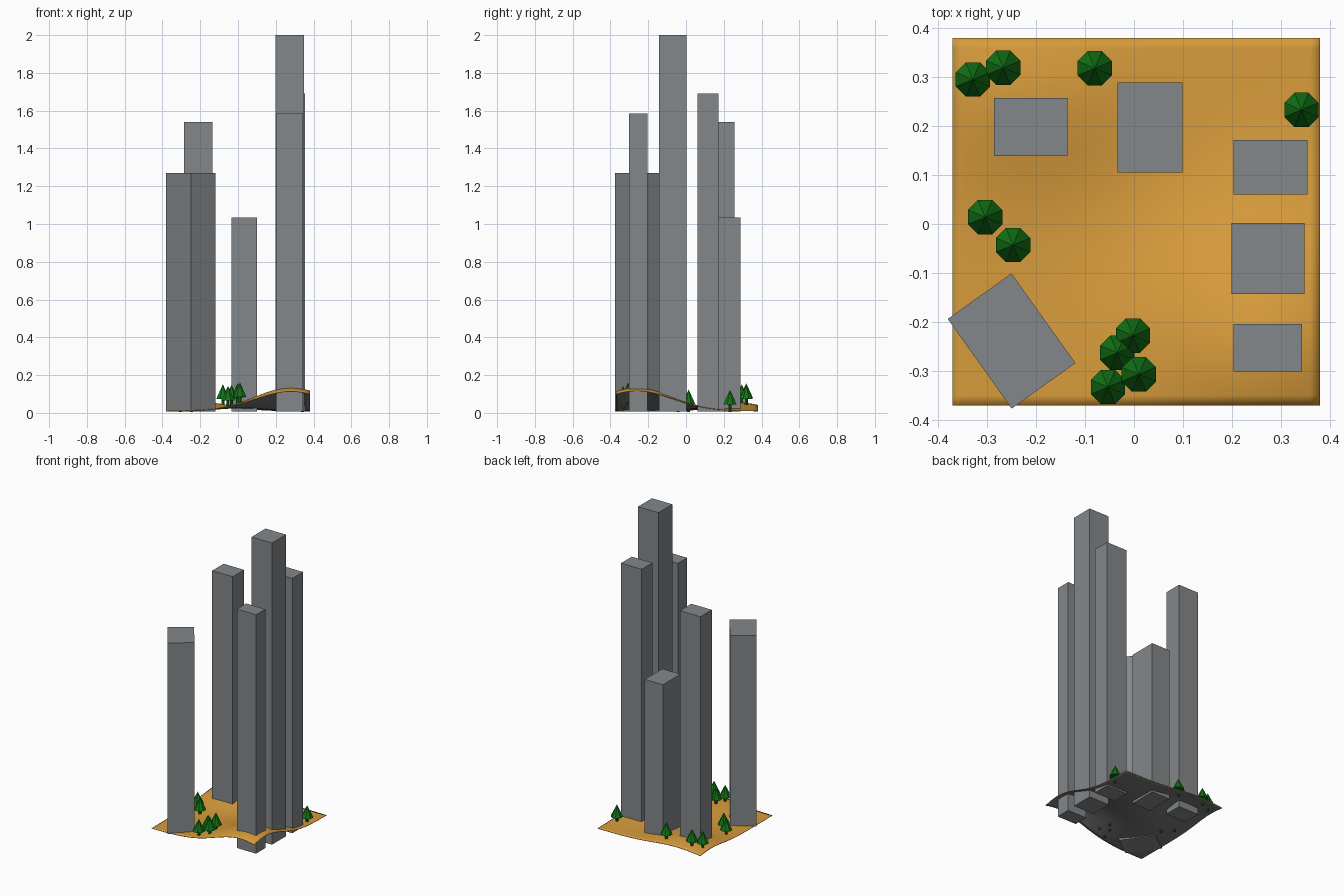
import bpy, bmesh, math
from math import exp
from mathutils import Matrix

if "Cube" in bpy.data.objects:
    bpy.data.objects.remove(bpy.data.objects["Cube"], do_unlink=True)


def material(name, rgb):
    m = bpy.data.materials.new(name)
    m.use_nodes = True
    m.diffuse_color = (*rgb, 1)
    m.node_tree.nodes["Principled BSDF"].inputs["Base Color"].default_value = (*rgb, 1)
    return m


ochre = material("ochre_ground", (0.68, 0.33, 0.045))
concrete = material("concrete_grey", (0.23, 0.245, 0.255))
underside = material("underside_grey", (0.19, 0.19, 0.195))
leaf = material("pine_green", (0.006, 0.17, 0.008))


def finish(name, bm, *mats):
    mesh = bpy.data.meshes.new(name)
    bm.to_mesh(mesh)
    bm.free()
    for m in mats:
        mesh.materials.append(m)
    obj = bpy.data.objects.new(name, mesh)
    bpy.context.collection.objects.link(obj)
    return obj


# Ground relief: a tall front mound and a low back ridge
def ground(x, y):
    mound = 0.123 * exp(-((x - 0.28) ** 2 + (y + 0.26) ** 2) / 0.072)
    ridge = 0.045 * exp(-(x + 0.2) ** 2 / 0.06 - (y - 0.27) ** 2 / 0.034)
    return 0.011 + mound + ridge


# Terrain sheet with a grey underside
bm = bmesh.new()
bmesh.ops.create_grid(bm, x_segments=36, y_segments=36, size=0.3755)
for v in bm.verts:
    v.co.x += 0.0045
    v.co.y += 0.0045
    v.co.z = ground(v.co.x, v.co.y)
for f in bm.faces:
    f.smooth = True
terrain = finish("terrain", bm, ochre, underside)
shell = terrain.modifiers.new("thickness", "SOLIDIFY")
shell.thickness = 0.003
shell.offset = -1
shell.material_offset = 1


# Towers: centre, footprint, top height, turn in degrees
def tower(name, x, y, w, d, top, turn=0):
    base = 0.007
    bm = bmesh.new()
    bmesh.ops.create_cube(bm, size=1, matrix=Matrix.Translation((x, y, (base + top) / 2))
                          @ Matrix.Rotation(math.radians(turn), 4, "Z")
                          @ Matrix.Diagonal((w, d, top - base, 1)))
    finish(name, bm, concrete)


tower("back_left_tower", -0.211, 0.198, 0.15, 0.119, 1.54)
tower("back_short_tower", 0.033, 0.197, 0.133, 0.183, 1.035)
tower("side_back_tower", 0.279, 0.116, 0.151, 0.112, 1.69)
tower("side_tall_tower", 0.274, -0.07, 0.149, 0.145, 2.0)
tower("side_front_tower", 0.273, -0.253, 0.14, 0.097, 1.585)
tower("turned_tower", -0.25, -0.239, 0.225, 0.16, 1.27, -54.5)


# Pine trees: eight-sided crown on a thin trunk
def pine(i, x, y):
    z = ground(x, y)
    bm = bmesh.new()
    for r1, r2, low, high in ((0.009, 0.009, -0.011, 0.035), (0.038, 0, 0.03, 0.107)):
        bmesh.ops.create_cone(bm, cap_ends=True, segments=8, radius1=r1, radius2=r2,
                              depth=high - low,
                              matrix=Matrix.Translation((x, y, z + (low + high) / 2))
                              @ Matrix.Rotation(math.pi / 8, 4, "Z"))
    finish(f"pine_tree_{i}", bm, leaf)


spots = [(-0.329, 0.295), (-0.267, 0.319), (-0.08, 0.318), (0.342, 0.233), (-0.304, 0.014),
         (-0.247, -0.043), (-0.002, -0.228), (-0.034, -0.263), (0.01, -0.307), (-0.053, -0.333)]
for i, (x, y) in enumerate(spots, 1):
    pine(i, x, y)
